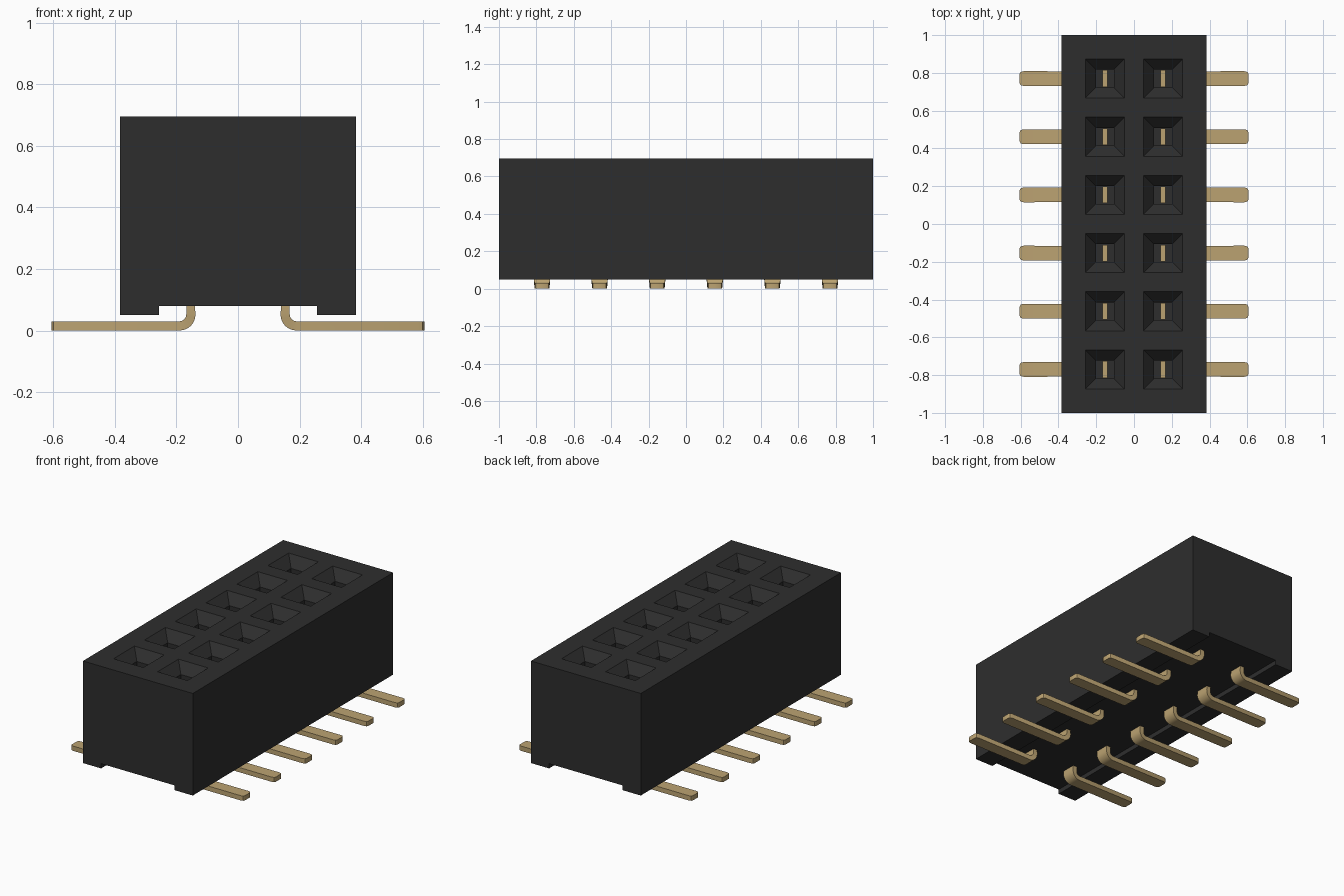
import bpy, bmesh, math

PITCH = 0.308
ROWS = [(i - 2.5) * PITCH for i in range(6)]
PIN_X = PITCH / 2

old = bpy.data.objects.get("Cube")
if old:
    bpy.data.objects.remove(old, do_unlink=True)


def material(name, rgb, roughness):
    mat = bpy.data.materials.new(name)
    mat.use_nodes = True
    mat.diffuse_color = (*rgb, 1)
    bsdf = mat.node_tree.nodes["Principled BSDF"]
    bsdf.inputs["Base Color"].default_value = (*rgb, 1)
    bsdf.inputs["Roughness"].default_value = roughness
    return mat


def make_object(name, bm, mat=None):
    bmesh.ops.recalc_face_normals(bm, faces=bm.faces)
    mesh = bpy.data.meshes.new(name)
    bm.to_mesh(mesh)
    bm.free()
    obj = bpy.data.objects.new(name, mesh)
    bpy.context.collection.objects.link(obj)
    if mat:
        mesh.materials.append(mat)
    return obj


def loft(bm, rings):
    """Skin a list of equal-length closed point rings and cap both ends."""
    loops = [[bm.verts.new(p) for p in ring] for ring in rings]
    for a, b in zip(loops, loops[1:]):
        for i in range(len(a)):
            j = (i + 1) % len(a)
            bm.faces.new((a[i], a[j], b[j], b[i]))
    bm.faces.new(loops[0])
    bm.faces.new(loops[-1])


def square(x, y, z, half):
    return [(x + sx * half, y + sy * half, z)
            for sx, sy in ((-1, -1), (1, -1), (1, 1), (-1, 1))]


black = material("black plastic", (0.027, 0.027, 0.027), 0.6)
gold = material("gold metal", (0.50, 0.365, 0.167), 0.5)

# Housing: profile with a shallow channel underneath, running front to back
right_half = [(0.257, 0.08), (0.257, 0.05), (0.384, 0.05), (0.384, 0.695)]
profile = right_half + [(-x, z) for x, z in reversed(right_half)]
bm = bmesh.new()
loft(bm, [[(x, y, z) for x, z in profile] for y in (-1, 1)])
housing = make_object("housing", bm, black)

# Sockets: tapered mouth leading into a square shaft
bm = bmesh.new()
for x in (-PIN_X, PIN_X):
    for y in ROWS:
        loft(bm, [square(x, y, z, half) for z, half in
                  ((0.715, 0.123), (0.635, 0.047), (0.14, 0.047))])
cutter = make_object("socket_cutter", bm)
cutter.hide_render = True

cut = housing.modifiers.new("sockets", "BOOLEAN")
cut.operation = "DIFFERENCE"
cut.solver = "EXACT"
cut.object = cutter
bpy.context.view_layer.objects.active = housing
housing.select_set(True)
bpy.ops.object.modifier_apply(modifier=cut.name)
bpy.data.objects.remove(cutter, do_unlink=True)
housing.select_set(False)


def pin_rings(side, y):
    """Cross-sections down the stem, round the bend and out to the toe."""
    sections = []                       # (inner point, outer point, half width)
    for z in (0.22, 0.08):
        sections.append(((0.168, z), (0.14, z), 0.044))
    cx, cz, r_in, r_out = 0.19, 0.052, 0.022, 0.052
    for k in range(7):
        a = math.pi + k * math.pi / 12
        c, s = math.cos(a), math.sin(a)
        sections.append(((cx + r_in * c, cz + r_in * s),
                         (cx + r_out * c, cz + r_out * s), 0.044 - 0.001 * k))
    for x, half in ((0.585, 0.039), (0.6, 0.035), (0.605, 0.026)):
        sections.append(((x, 0.03), (x, 0), half))
    return [[(side * p[0], y - w, p[1]), (side * p[0], y + w, p[1]),
             (side * q[0], y + w, q[1]), (side * q[0], y - w, q[1])]
            for p, q, w in sections]


# Contact pins: one bent strip per socket, mirrored left and right
for side, label in ((1, "left"), (-1, "right")):
    for n, y in enumerate(ROWS, 1):
        bm = bmesh.new()
        loft(bm, pin_rings(side, y))
        pin = make_object(f"{label}_pin_{n}", bm, gold)
        pin.select_set(True)
        bpy.context.view_layer.objects.active = pin
        bpy.ops.object.shade_smooth_by_angle(angle=math.radians(30))
        pin.select_set(False)
